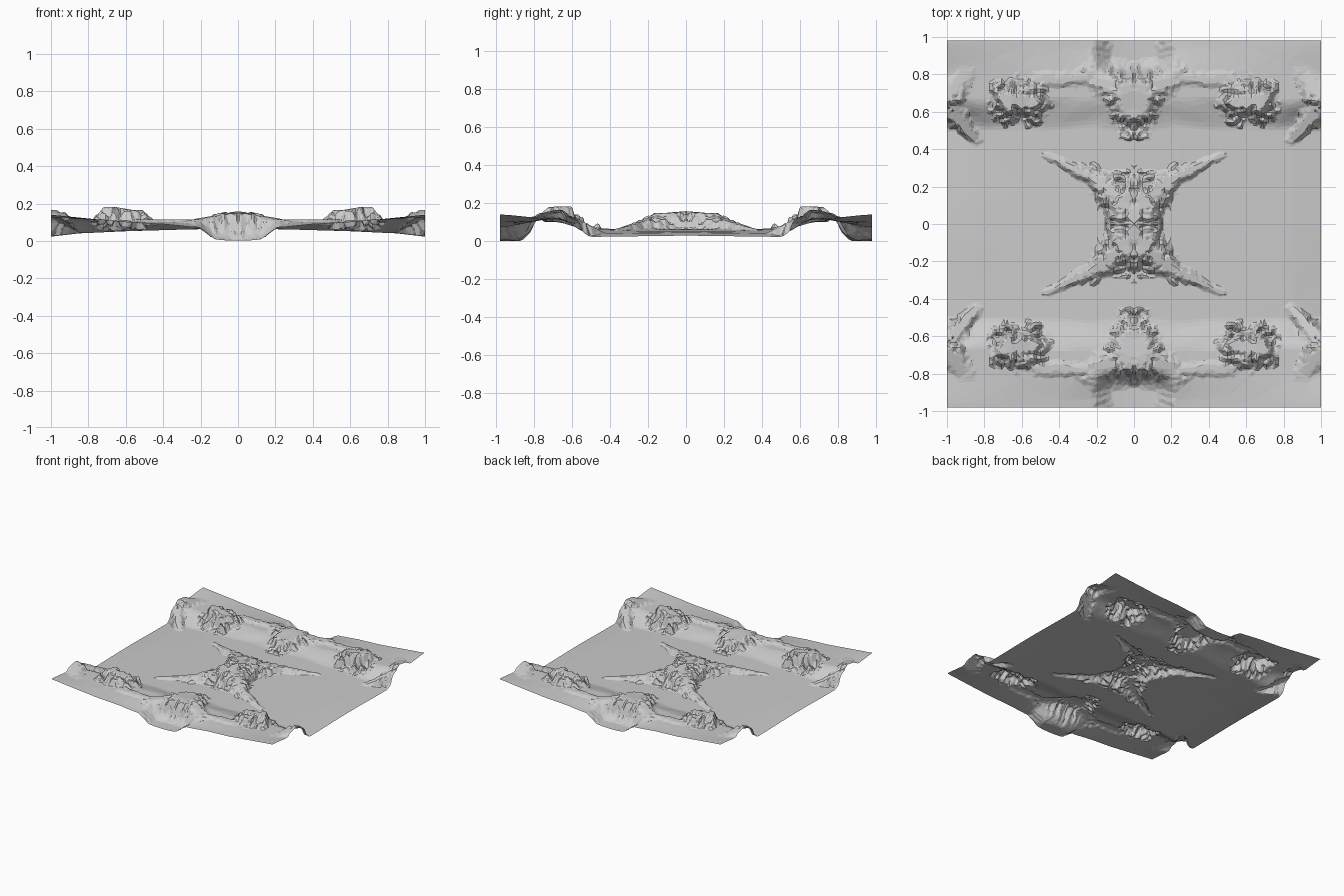
import bpy, bmesh, math
from mathutils import Vector, noise

if "Cube" in bpy.data.objects:
    bpy.data.objects.remove(bpy.data.objects["Cube"])

N = 110          # grid cells along each side of one quadrant
HALF_Y = 0.98


def interp(pts, t):
    for (a, va), (b, vb) in zip(pts, pts[1:]):
        if t <= b:
            return va + (vb - va) * max(0, (t - a) / (b - a))
    return pts[-1][1]


def smooth(a, b, t):
    t = min(1, max(0, (t - a) / (b - a)))
    return t * t * (3 - 2 * t)


# Low plain and raised rim heights, read across x
PLAIN = [(0, .065), (.25, .062), (.6, .052), (.85, .04), (1, .023)]
RIM = [(0, .10), (.3, .10), (.6, .105), (1, .125)]
EDGE = [(0, .07), (.25, .075), (.4, .09), (.6, .10), (1, .14)]

# Rocky ridges: x, y, top height, half width at each end
RIDGES = [
    ((0, 0, .158, .15), (.03, .12, .148, .17)),       # central massif
    ((.08, .14, .135, .11), (.22, .25, .10, .07)),    # diagonal arm
    ((.22, .25, .10, .06), (.48, .37, .062, .02)),    # arm tip
    ((.56, .66, .165, .13), (.66, .66, .182, .13)),   # rim hill
    ((0, .62, .140, .15), (.04, .70, .150, .16)),     # middle rim hill
    ((.12, .74, .135, .11), (.22, .80, .115, .09)),   # gorge shoulder
    ((1, .68, .165, .10), (.90, .80, .125, .07)),     # side hill
    ((1, .64, .14, .10), (.84, .45, .05, .04)),       # side spur
    ((.25, .78, .115, .05), (.52, .77, .115, .05)),   # rim crest
]


def ridge_height(x, y, base, a, b, rough):
    dx, dy = b[0] - a[0], b[1] - a[1]
    t = ((x - a[0]) * dx + (y - a[1]) * dy) / (dx * dx + dy * dy)
    t = min(1, max(0, t))
    d = math.hypot(x - a[0] - dx * t, y - a[1] - dy * t)
    width = a[3] + (b[3] - a[3]) * t
    top = a[2] + (b[2] - a[2]) * t
    k = 1 - smooth(.25, 1.0, d / width + rough)
    return base + max(0, top - base) * k


def height(x, y):
    p = Vector((x, y, 0))
    rough = .30 * noise.noise(p * 14) + .28 * noise.noise(p * 34 + Vector((5, 3, 1)))
    wobble = .02 * noise.noise(p * 7)
    # plain stepping up to the rim
    step = smooth(.50, .68, y + wobble)
    rim = interp(RIM, x)
    rim += (interp(EDGE, x) - rim) * smooth(.78, .98, y)
    plain = interp(PLAIN, x) + .006 * (1 - smooth(0, .5, y)) * smooth(.5, 1, x)
    z = plain + (rim - plain) * step
    z = max(ridge_height(x, y, z, a, b, rough) for a, b in RIDGES)
    # gorge cut into the outer edge
    g = smooth(.77, .89, y + .05 * rough) * (1 - smooth(.11, .23, x + .04 * rough))
    floor = .001 + .5 * x * x
    return z + (floor - z) * g


# Terrain quadrant
bm = bmesh.new()
grid = [[bm.verts.new((i / N, j / N * HALF_Y, height(i / N, j / N * HALF_Y)))
         for j in range(N + 1)] for i in range(N + 1)]
for i in range(N):
    for j in range(N):
        bm.faces.new((grid[i][j], grid[i + 1][j], grid[i + 1][j + 1], grid[i][j + 1]))
mesh = bpy.data.meshes.new("terrain")
bm.to_mesh(mesh)
bm.free()
terrain = bpy.data.objects.new("terrain", mesh)
bpy.context.collection.objects.link(terrain)

# Irregular facets, then mirror to all four quarters
dec = terrain.modifiers.new("facets", 'DECIMATE')
dec.ratio = .12
mir = terrain.modifiers.new("quarters", 'MIRROR')
mir.use_axis = (True, True, False)
mir.merge_threshold = .002
